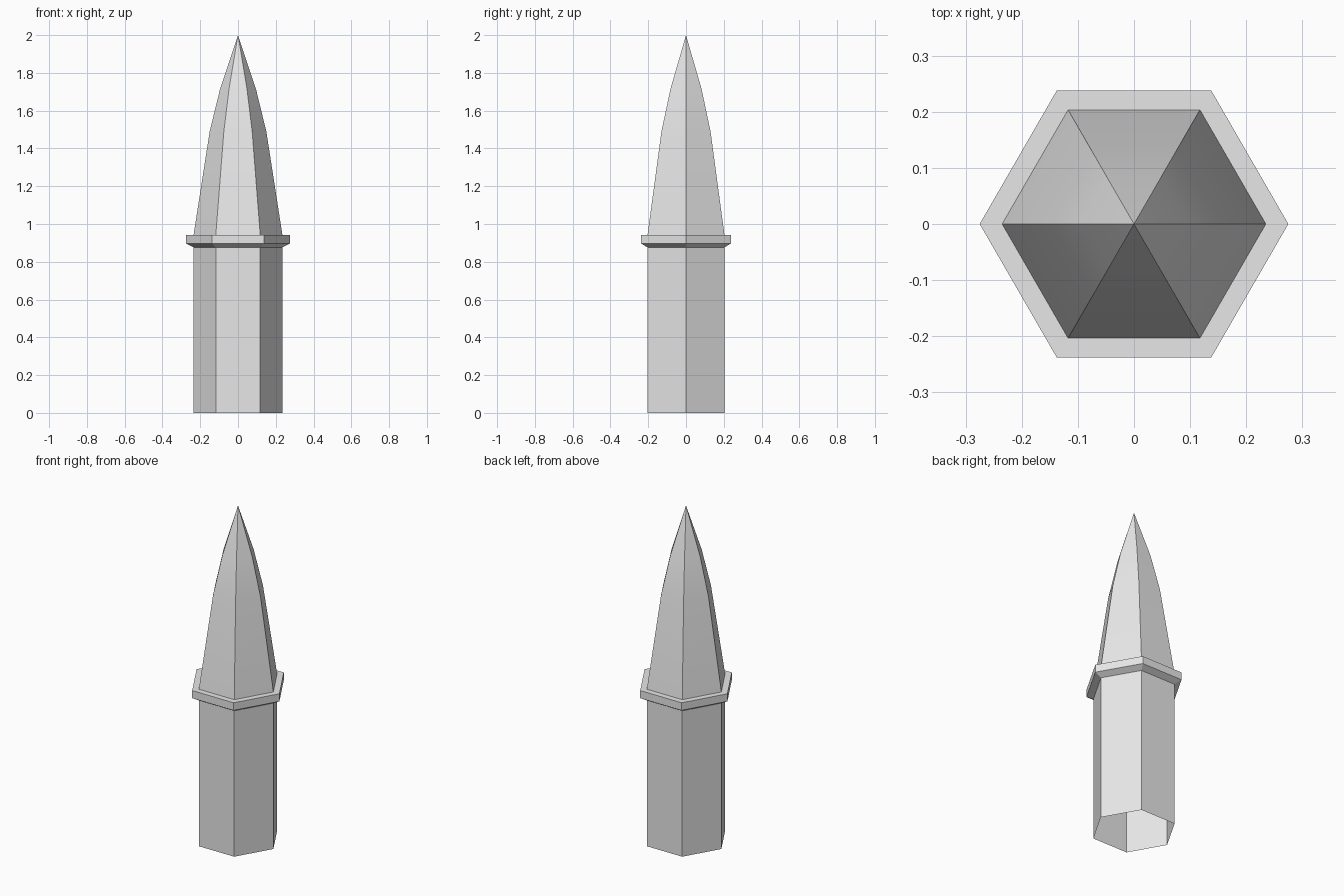
import bpy
import bmesh
from math import cos, sin, tau, radians

cube = bpy.data.objects.get("Cube")
if cube:
    bpy.data.objects.remove(cube, do_unlink=True)

SIDES = 6

stone = bpy.data.materials.new("light_grey_stone")
stone.use_nodes = True
colour = (0.8, 0.8, 0.8, 1)
stone.diffuse_color = colour
stone.node_tree.nodes["Principled BSDF"].inputs["Base Color"].default_value = colour


def hex_part(name, profile):
    """Sweep a (radius, height) profile round a hexagon, leaving its ends open."""
    bm = bmesh.new()
    rings = []
    for r, z in profile:
        if r == 0:
            rings.append([bm.verts.new((0, 0, z))] * SIDES)
        else:
            rings.append([bm.verts.new((r * cos(tau * i / SIDES), r * sin(tau * i / SIDES), z))
                          for i in range(SIDES)])
    for low, high in zip(rings, rings[1:]):
        for i in range(SIDES):
            j = (i + 1) % SIDES
            corners = [low[i], low[j], high[j], high[i]]
            bm.faces.new(list(dict.fromkeys(corners)))
    mesh = bpy.data.meshes.new(name)
    bm.to_mesh(mesh)
    bm.free()
    mesh.materials.append(stone)
    obj = bpy.data.objects.new(name, mesh)
    bpy.context.collection.objects.link(obj)
    bpy.ops.object.select_all(action="DESELECT")
    obj.select_set(True)
    bpy.context.view_layer.objects.active = obj
    bpy.ops.object.shade_smooth_by_angle(angle=radians(30))
    return obj


# Hollow shaft, open underneath
hex_part("shaft", [(0.235, 0), (0.235, 0.876)])

# Projecting collar with a sloped underside and flat top
hex_part("collar", [(0.235, 0.876), (0.275, 0.897), (0.275, 0.943), (0.235, 0.943)])

# Curved pointed spire
hex_part("spire", [(0.235, 0.943), (0.15, 1.49), (0.095, 1.715), (0, 2)])
